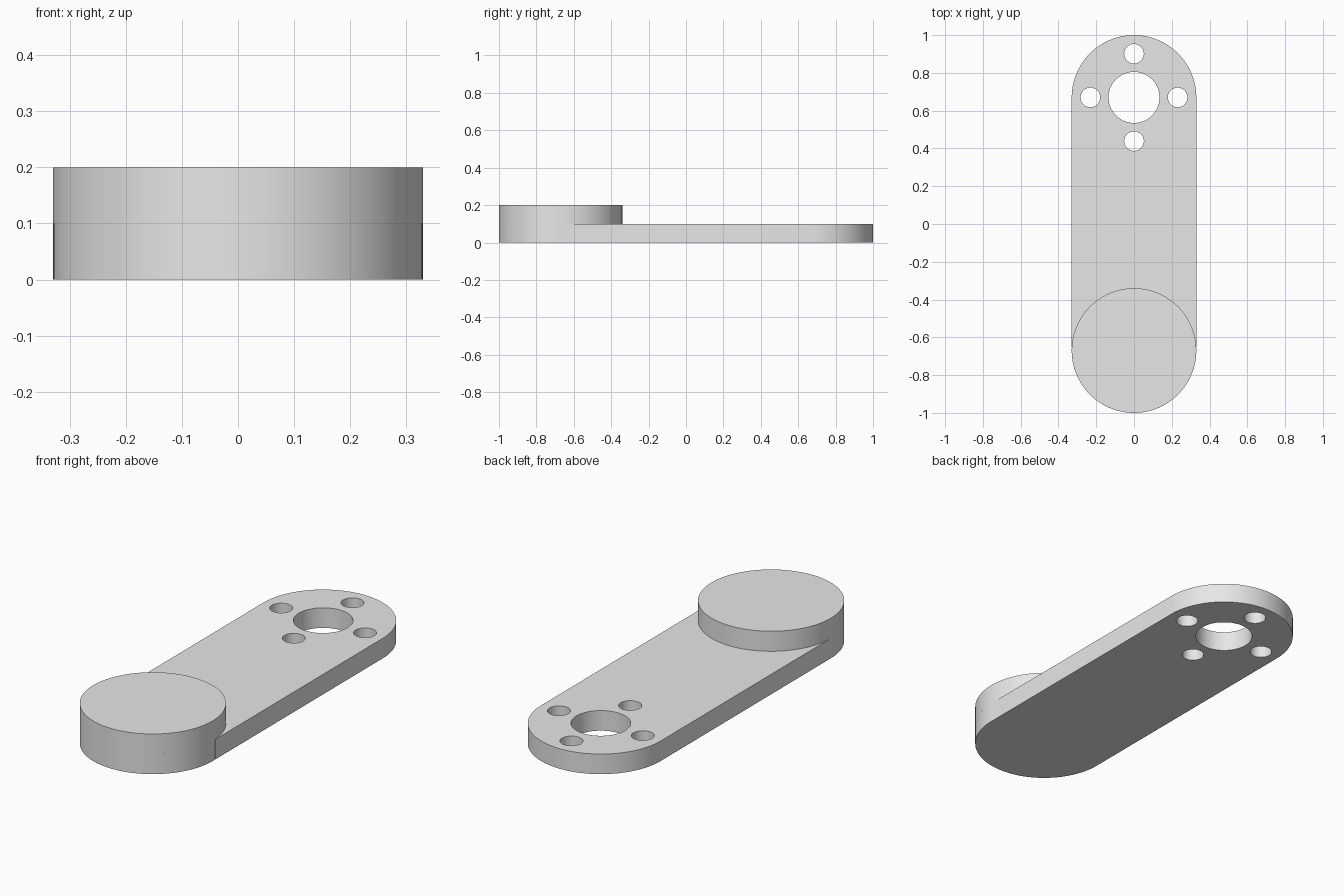
import bpy
import bmesh
from math import pi, cos, sin, asin, radians

cube = bpy.data.objects.get("Cube")
if cube:
    bpy.data.objects.remove(cube, do_unlink=True)

R = 0.33          # radius of the rounded ends
END = 0.67        # distance of the end centres from the middle
THICK = 0.1       # thickness of the arm and of the raised disc

grey = bpy.data.materials.new("light grey")
grey.use_nodes = True
grey.diffuse_color = (0.8, 0.8, 0.8, 1)
grey.node_tree.nodes["Principled BSDF"].inputs["Base Color"].default_value = (0.8, 0.8, 0.8, 1)


def arc(cx, cy, r, start, end, steps):
    """Points along an arc, both ends included."""
    angles = [start + (end - start) * i / steps for i in range(steps + 1)]
    return [(cx + r * cos(a), cy + r * sin(a)) for a in angles]


def circle(cx, cy, r, steps):
    return arc(cx, cy, r, 0, 2 * pi, steps)[:-1]


def plate(name, loops, z, height):
    """Flat solid bounded by the first loop and pierced by the others."""
    bm = bmesh.new()
    edges = []
    for loop in loops:
        verts = [bm.verts.new((x, y, z)) for x, y in loop]
        edges += [bm.edges.new((v, verts[i - 1])) for i, v in enumerate(verts)]
    bmesh.ops.triangle_fill(bm, edges=edges, use_beauty=True, use_dissolve=False, normal=(0, 0, 1))
    top = bmesh.ops.extrude_face_region(bm, geom=bm.faces[:], use_keep_orig=True)
    moved = [g for g in top["geom"] if isinstance(g, bmesh.types.BMVert)]
    bmesh.ops.translate(bm, verts=moved, vec=(0, 0, height))
    bmesh.ops.recalc_face_normals(bm, faces=bm.faces[:])
    # Merge the flat triangles into clean top and bottom faces
    bmesh.ops.dissolve_limit(bm, angle_limit=radians(0.5), verts=[], edges=bm.edges[:])
    mesh = bpy.data.meshes.new(name)
    bm.to_mesh(mesh)
    bm.free()
    mesh.materials.append(grey)
    obj = bpy.data.objects.new(name, mesh)
    bpy.context.collection.objects.link(obj)
    bpy.ops.object.select_all(action='DESELECT')
    obj.select_set(True)
    bpy.context.view_layer.objects.active = obj
    bpy.ops.object.shade_smooth_by_angle(angle=radians(30))
    return obj


# Arm: rounded bar, its straight sides ending in a tiny step at the disc
step = asin(0.02 / R)
outline = arc(0, END, R, 0, pi, 48)
outline += [(-R, 0.02 - END)]
outline += arc(0, -END, R, pi - step, 2 * pi + step, 48)
outline += [(R, 0.02 - END)]

# Centre bore with four bolt holes around it
holes = [circle(0, END, 0.135, 48)]
for i in range(4):
    a = i * pi / 2
    holes.append(circle(0.231 * cos(a), END + 0.231 * sin(a), 0.052, 32))
plate("arm", [outline] + holes, 0, THICK)

# Raised disc on the front end
plate("raised_disc", [circle(0, -END, R, 96)], THICK, THICK)
